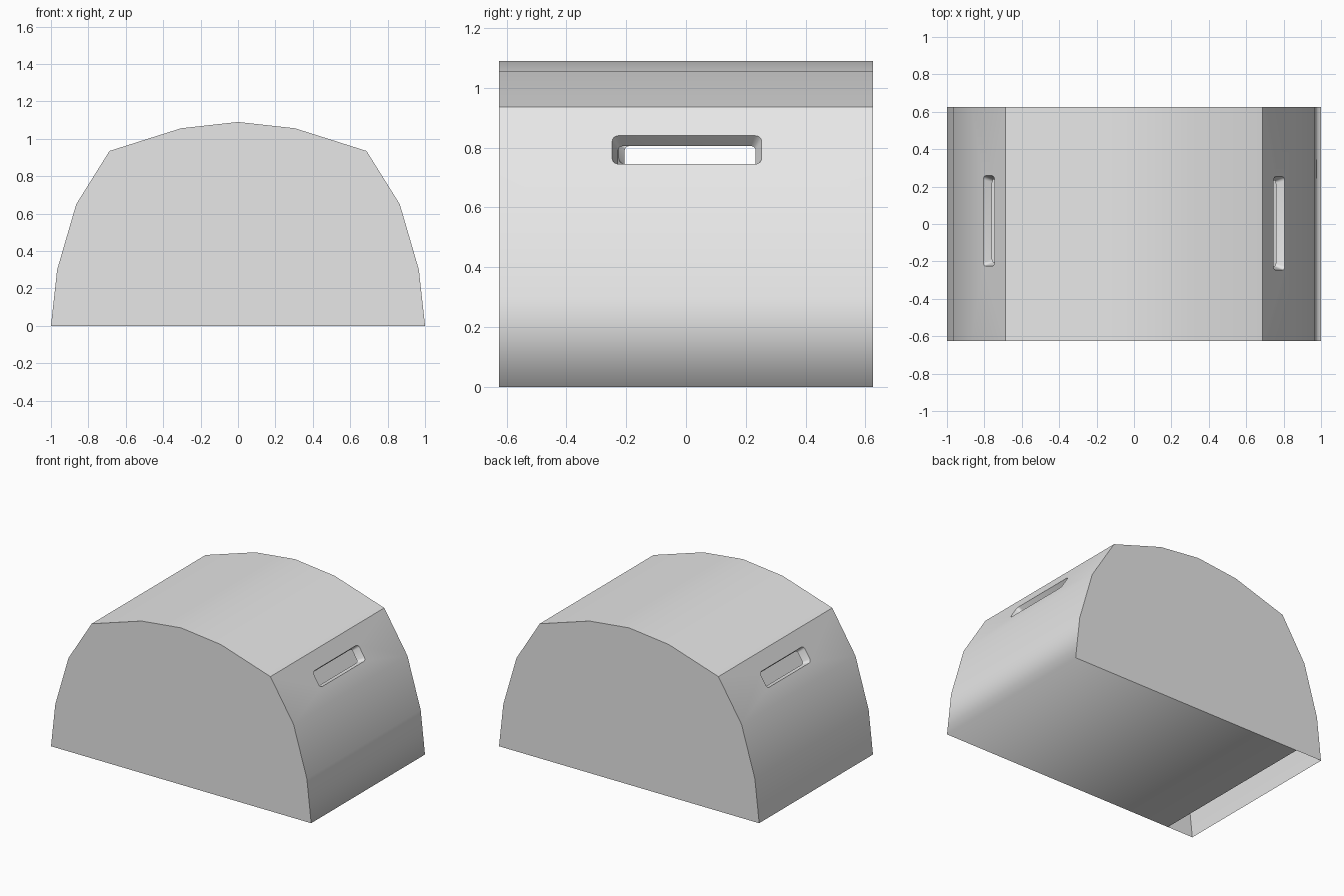
import bpy, bmesh, math
from mathutils import Vector

if "Cube" in bpy.data.objects:
    bpy.data.objects.remove(bpy.data.objects["Cube"])

HALF_Y = 0.625
# right half of the arched cross-section, bottom to crown
HALF = [(1.0, 0.0), (0.967, 0.30), (0.865, 0.65), (0.687, 0.935), (0.305, 1.056)]
PROFILE = HALF + [(0.0, 1.09)] + [(-x, z) for x, z in reversed(HALF)]
FLOOR_END = -0.8   # the floor stops short of the left wall

grey = bpy.data.materials.new("light_grey")
grey.diffuse_color = (0.8, 0.8, 0.8, 1)
grey.use_nodes = True
grey.node_tree.nodes["Principled BSDF"].inputs["Base Color"].default_value = grey.diffuse_color

bm = bmesh.new()


def face(points):
    return bm.faces.new([bm.verts.new(p) for p in points])


def rounded_slot(centre, u, v, hu, hv, r, steps=4):
    """Four corner arcs of a rounded rectangle spanned by u and v."""
    arcs = []
    for k, (su, sv) in enumerate([(1, 1), (-1, 1), (-1, -1), (1, -1)]):
        c = centre + u * su * (hu - r) + v * sv * (hv - r)
        arcs.append([c + (u * math.cos(a) + v * math.sin(a)) * r
                     for a in [math.pi / 2 * (k + i / steps) for i in range(steps + 1)]])
    return arcs


def slotted_panel(a, b, y0, y1):
    """Wall panel from profile point a up to b, with a handle slot and an inner rim."""
    lo, hi = Vector((a[0], 0, a[1])), Vector((b[0], 0, b[1]))
    u, v = (hi - lo).normalized(), Vector((0, 1, 0))
    inward = Vector((-math.copysign(u.z, lo.x), 0, -abs(u.x)))
    t = (0.7925 - lo.z) / (hi.z - lo.z)
    centre = lo.lerp(hi, t) + v * (y0 + y1) / 2
    hv = (y1 - y0) / 2
    outer = rounded_slot(centre, u, v, 0.056, hv, 0.022)
    inner = rounded_slot(centre + inward * 0.05, u, v, 0.046, hv - 0.02, 0.016)
    corners = [hi + v * HALF_Y, lo + v * HALF_Y, lo - v * HALF_Y, hi - v * HALF_Y]
    for k in range(4):
        n = (k + 1) % 4
        edge = outer[k][2:] + outer[n][:3]
        face([corners[k], corners[n]] + edge[::-1])
    ro, ri = sum(outer, []), sum(inner, [])
    for i in range(len(ro)):
        j = (i + 1) % len(ro)
        face([ro[i], ro[j], ri[j], ri[i]])


# arched walls and roof, with a slot in each upper side panel
for a, b in zip(PROFILE, PROFILE[1:]):
    if a == HALF[2]:
        slotted_panel(a, b, -0.247, 0.253)
    elif b == (-HALF[2][0], HALF[2][1]):
        slotted_panel(b, a, -0.225, 0.258)
    else:
        face([(a[0], -HALF_Y, a[1]), (b[0], -HALF_Y, b[1]),
              (b[0], HALF_Y, b[1]), (a[0], HALF_Y, a[1])])

# end walls
for y in (-HALF_Y, HALF_Y):
    face([(x, y, z) for x, z in PROFILE + [(FLOOR_END, 0)]])

# floor
face([(1, -HALF_Y, 0), (1, HALF_Y, 0), (FLOOR_END, HALF_Y, 0), (FLOOR_END, -HALF_Y, 0)])

bmesh.ops.remove_doubles(bm, verts=bm.verts, dist=0.0005)
bmesh.ops.recalc_face_normals(bm, faces=bm.faces)

# smooth shading; creases stay sharp, the wall blends into the floor
for f in bm.faces:
    f.smooth = True
for e in bm.edges:
    at_floor = all(v.co.z < 0.01 and v.co.x > 0.99 for v in e.verts)
    e.smooth = at_floor or (len(e.link_faces) == 2 and e.calc_face_angle(0) < math.radians(30))

mesh = bpy.data.meshes.new("arched_cover")
bm.to_mesh(mesh)
bm.free()
mesh.materials.append(grey)
cover = bpy.data.objects.new("arched_cover", mesh)
bpy.context.collection.objects.link(cover)
